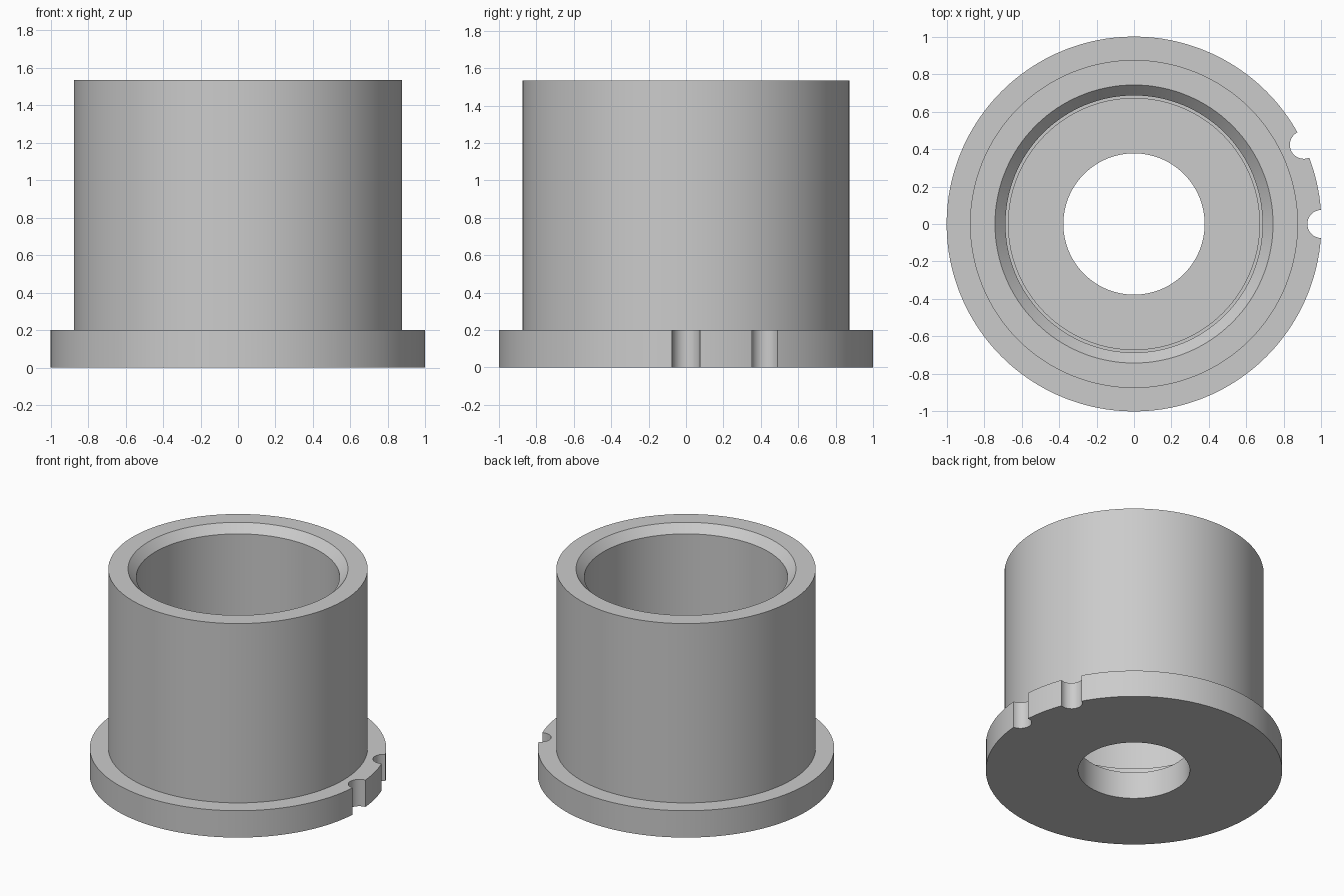
import bpy
import bmesh
from math import cos, sin, radians, tau
from mathutils import Matrix

SEGMENTS = 128

default = bpy.data.objects.get("Cube")
if default:
    bpy.data.objects.remove(default, do_unlink=True)

grey = bpy.data.materials.new("plain grey")
grey.use_nodes = True
colour = (0.6, 0.6, 0.6, 1)
grey.diffuse_color = colour
grey.node_tree.nodes["Principled BSDF"].inputs["Base Color"].default_value = colour


def add_object(name, bm):
    bmesh.ops.recalc_face_normals(bm, faces=bm.faces)
    mesh = bpy.data.meshes.new(name)
    bm.to_mesh(mesh)
    bm.free()
    mesh.materials.append(grey)
    obj = bpy.data.objects.new(name, mesh)
    bpy.context.collection.objects.link(obj)
    return obj


def lathe(name, profile):
    """Revolve a closed (radius, height) profile around z."""
    bm = bmesh.new()
    rings = [[bm.verts.new((r * cos(tau * i / SEGMENTS), r * sin(tau * i / SEGMENTS), z))
              for i in range(SEGMENTS)] for r, z in profile]
    for a, b in zip(rings, rings[1:] + rings[:1]):
        for i in range(SEGMENTS):
            j = (i + 1) % SEGMENTS
            bm.faces.new((a[i], a[j], b[j], b[i]))
    return add_object(name, bm)


# Flanged cup: base flange, outer wall, chamfered mouth, stepped bore, floor hole
cup = lathe("flanged_bushing", [
    (0.377, 0), (1, 0), (1, 0.2), (0.875, 0.2), (0.875, 1.535),
    (0.742, 1.535), (0.686, 1.475), (0.686, 0.4), (0.67, 0.4),
    (0.67, 0.2), (0.377, 0.2)])

# Two round notches in the flange rim
for angle in (0, 25):
    bm = bmesh.new()
    a = radians(angle)
    bmesh.ops.create_cone(bm, cap_ends=True, segments=32, radius1=0.075, radius2=0.075,
                          depth=0.5, matrix=Matrix.Translation((cos(a), sin(a), 0.1)))
    cutter = add_object("notch_cutter", bm)
    cutter.hide_render = True
    cut = cup.modifiers.new("notch", "BOOLEAN")
    cut.operation = "DIFFERENCE"
    cut.solver = "EXACT"
    cut.object = cutter
    bpy.ops.object.select_all(action="DESELECT")
    cup.select_set(True)
    bpy.context.view_layer.objects.active = cup
    bpy.ops.object.modifier_apply(modifier=cut.name)
    bpy.data.objects.remove(cutter, do_unlink=True)

# Smooth walls with crisp rims
bpy.ops.object.shade_smooth_by_angle(angle=radians(30))
